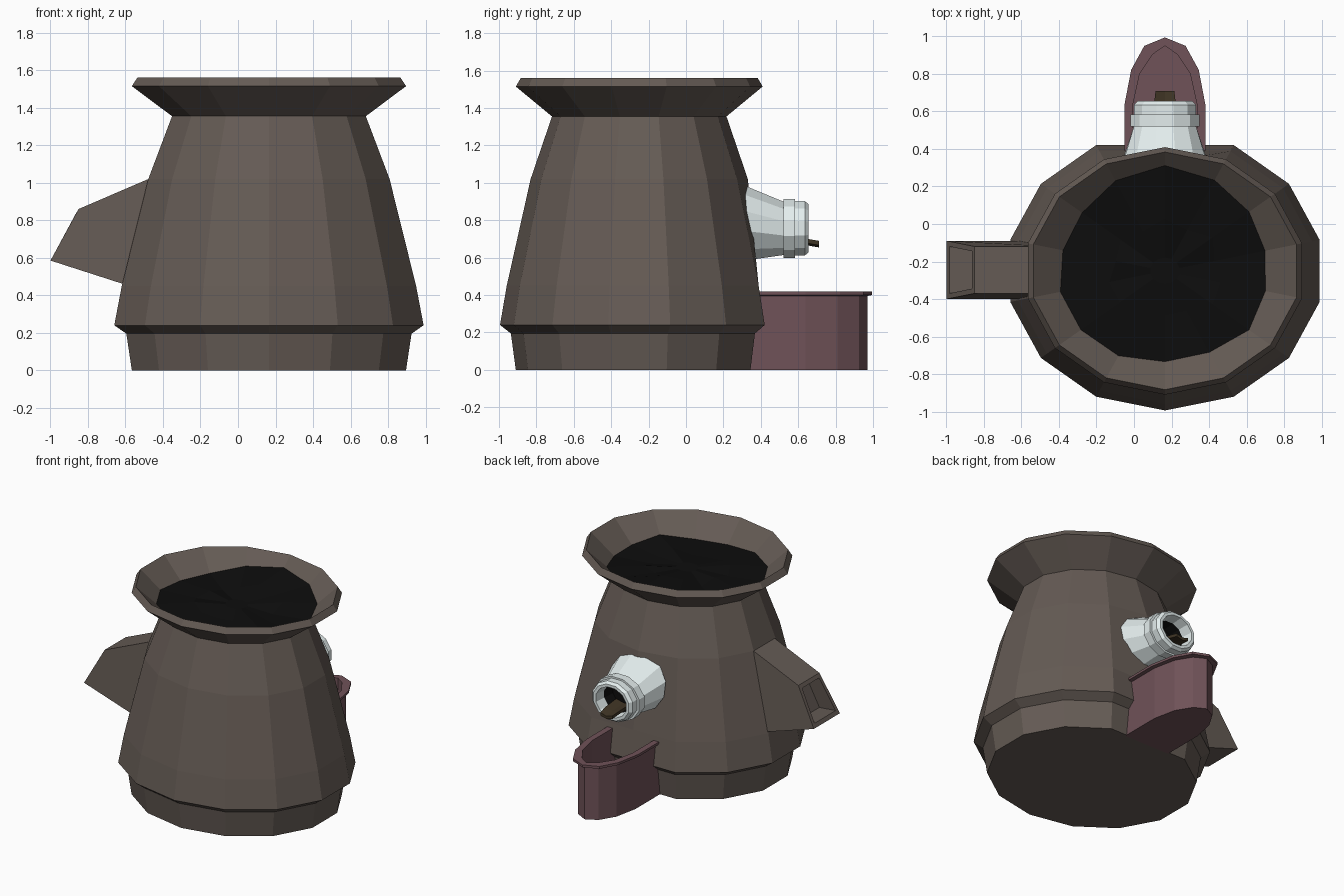
import bpy, bmesh, random
from math import sin, cos, pi

if "Cube" in bpy.data.objects:
    bpy.data.objects.remove(bpy.data.objects["Cube"])
random.seed(4)

CX, CY, RATIO, N = 0.165, -0.25, 0.88, 14


def mat(name, r, g, b):
    m = bpy.data.materials.new(name)
    m.diffuse_color = (r, g, b, 1)
    m.use_nodes = True
    m.node_tree.nodes["Principled BSDF"].inputs["Base Color"].default_value = m.diffuse_color
    return m


BROWN = mat("brown_clay", 0.13, 0.105, 0.09)
BLACK = mat("black_filling", 0.004, 0.004, 0.004)
WHITE = mat("pale_metal", 0.78, 0.86, 0.86)
MAUVE = mat("mauve", 0.16, 0.085, 0.098)
DARK = mat("dark_brown", 0.05, 0.035, 0.018)


def finish(name, bm, material):
    bmesh.ops.recalc_face_normals(bm, faces=bm.faces)
    me = bpy.data.meshes.new(name)
    bm.to_mesh(me)
    bm.free()
    me.materials.append(material)
    ob = bpy.data.objects.new(name, me)
    bpy.context.collection.objects.link(ob)
    return ob


def loft(name, rings, material, cap_start=True, cap_end=True, closed=True):
    """Skin a list of equal-length point rings."""
    bm = bmesh.new()
    vs = [[bm.verts.new(p) for p in ring] for ring in rings]
    n = len(vs[0])
    for a, b in zip(vs, vs[1:]):
        for i in range(n if closed else n - 1):
            j = (i + 1) % n
            bm.faces.new((a[i], a[j], b[j], b[i]))
    if cap_start:
        bm.faces.new(vs[0])
    if cap_end:
        bm.faces.new(vs[-1])
    return finish(name, bm, material)


def pot_point(i, r, z):
    a = -pi / 2 + 2 * pi * i / N
    return (CX + r * cos(a), CY + r * RATIO * sin(a), z)


def pot_ring(r, z):
    ring = [pot_point(i, r, z) for i in range(N)]
    if z < 1.0:  # flattened back panel
        ring[N // 2] = (CX, ring[N // 2 - 1][1], z)
    return ring


# Pot: foot, tapered belly, flared rim and inner funnel
profile = [(0.75, 0), (0.78, 0.195), (0.846, 0.24), (0.805, 0.45), (0.66, 1.02),
           (0.53, 1.355), (0.75, 1.515), (0.72, 1.56), (0.49, 1.36)]
loft("pot", [pot_ring(r, z) for r, z in profile], BROWN, cap_end=False)

# Lumpy filling, its edge resting on the funnel
edge, mid = [], []
for i in range(N):
    z = 1.42 + random.uniform(-0.015, 0.015) + {6: 0.035, 7: 0.065, 8: 0.03}.get(i, 0)
    edge.append(pot_point(i, 0.49 + (z - 1.36) * 1.15, z))
    mid.append(pot_point(i, 0.3 + random.uniform(-0.04, 0.04),
                         (z + 1.42) / 2 + random.uniform(-0.02, 0.025)))
loft("filling", [edge, mid, [pot_point(i, 0.08, 1.43) for i in range(N)]],
     BLACK, cap_start=False)


# Side lip: hollow tapered chute on the left
def chute_ring(top, bottom, hw_top, hw_bot):
    y = -0.245
    return [(top[0], y - hw_top, top[1]), (top[0], y + hw_top, top[1]),
            (bottom[0], y + hw_bot, bottom[1]), (bottom[0], y - hw_bot, bottom[1])]


loft("side_chute", [
    chute_ring((-0.42, 1.045), (-0.55, 0.44), 0.125, 0.155),
    chute_ring((-0.85, 0.86), (-1.0, 0.585), 0.125, 0.155),
    chute_ring((-0.865, 0.835), (-0.985, 0.612), 0.1, 0.125),
    chute_ring((-0.73, 0.87), (-0.85, 0.6), 0.1, 0.125)], BROWN)


# Spout pointing backwards
def spout_ring(y, z, rx, rz, tilt=0.0, n=12):
    return [(CX + rx * cos(2 * pi * (i + .5) / n),
             y - tilt * rz * sin(2 * pi * (i + .5) / n),
             z + rz * sin(2 * pi * (i + .5) / n)) for i in range(n)]


loft("spout", [
    spout_ring(0.335, 0.793, 0.232, 0.207, 0.2),
    spout_ring(0.52, 0.757, 0.172, 0.148), spout_ring(0.52, 0.757, 0.19, 0.163),
    spout_ring(0.583, 0.757, 0.19, 0.163), spout_ring(0.583, 0.757, 0.172, 0.15),
    spout_ring(0.635, 0.757, 0.172, 0.15), spout_ring(0.655, 0.757, 0.152, 0.134),
    spout_ring(0.655, 0.757, 0.13, 0.113), spout_ring(0.57, 0.757, 0.12, 0.105)],
    WHITE, cap_end=False)
loft("spout_inside", [spout_ring(0.57, 0.757, 0.12, 0.105),
                      spout_ring(0.48, 0.757, 0.11, 0.095)], BLACK, cap_start=False)


# Trickle curling out of the spout
def trickle_ring(y, z, w):
    return [(CX + x * w, y, z + h) for x, h in
            ((-1, 0.012), (0, 0), (1, 0.012), (1, 0.035), (0, 0.02), (-1, 0.035))]


loft("trickle", [trickle_ring(0.5, 0.675, 0.065), trickle_ring(0.64, 0.667, 0.058),
                 trickle_ring(0.71, 0.655, 0.05)], DARK)

# Catch tray: pointed arch outline with a thicker lip
HALF = [(0.19, 0.33), (0.19, 0.64), (0.155, 0.81), (0.085, 0.925), (0, 0.97)]


def tray_ring(z, off):
    side = [(x + off if x else 0, y + off * k) for (x, y), k in zip(HALF, (0, 0, .5, 1, 1))]
    pts = side + [(-x, y) for x, y in side[-2::-1]]
    return [(CX + x, y, z) for x, y in pts]


loft("catch_tray", [
    tray_ring(0, 0), tray_ring(0.395, 0), tray_ring(0.4, 0.025), tray_ring(0.418, 0.025),
    tray_ring(0.418, -0.02), tray_ring(0.02, -0.02)], MAUVE, closed=False)
